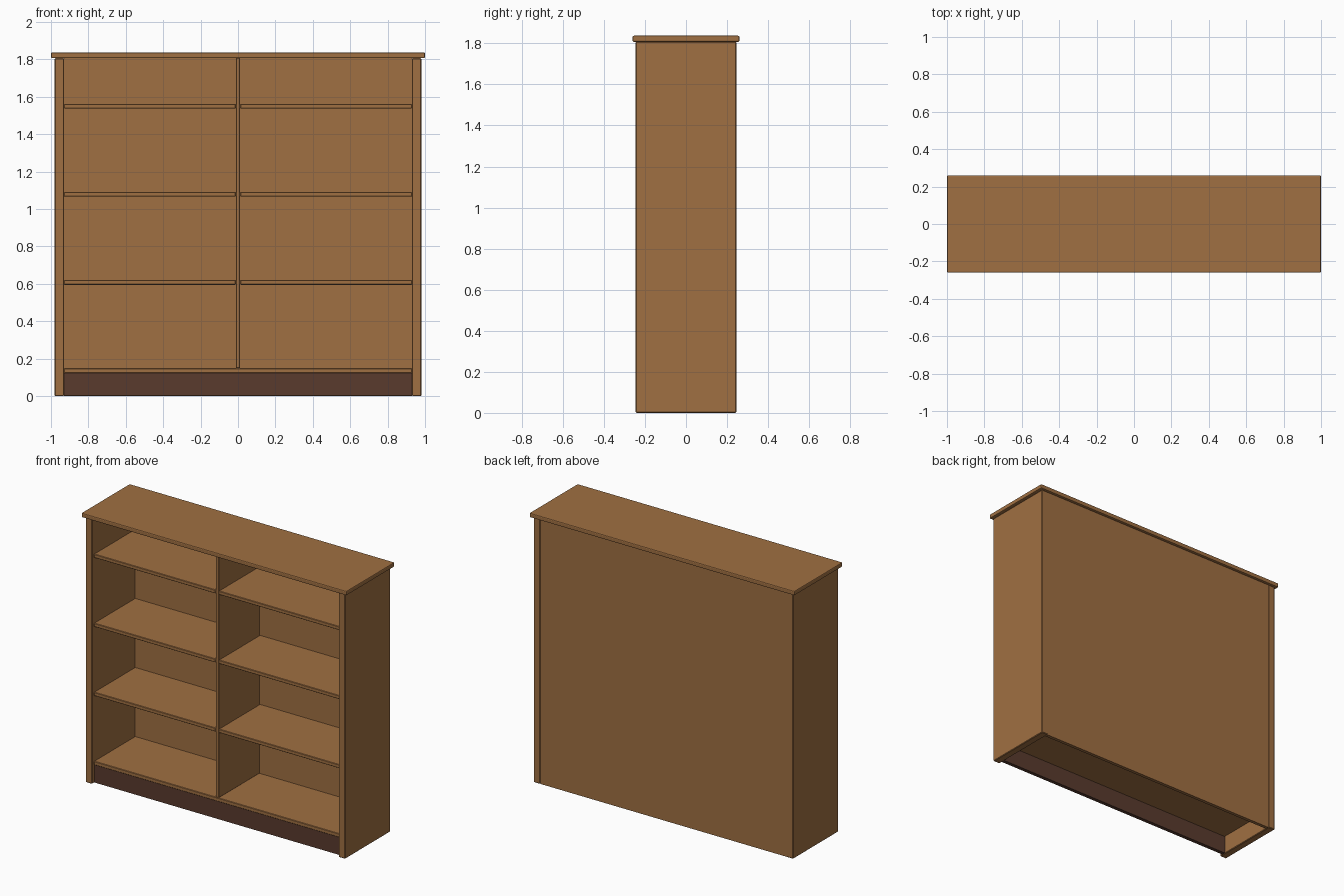
import bpy
import bmesh

default = bpy.data.objects.get("Cube")
if default:
    bpy.data.objects.remove(default, do_unlink=True)


def make_material(name, color):
    mat = bpy.data.materials.new(name)
    mat.use_nodes = True
    mat.diffuse_color = color
    mat.node_tree.nodes["Principled BSDF"].inputs["Base Color"].default_value = color
    return mat


wood = make_material("warm wood", (0.35, 0.16, 0.054, 1))
dark_wood = make_material("dark wood", (0.1, 0.043, 0.027, 1))


def board(name, x, y, z, mat=wood, bevel=0.003, segments=1):
    """Box spanning the (low, high) ranges, with softened edges."""
    bm = bmesh.new()
    bmesh.ops.create_cube(bm, size=1)
    for v in bm.verts:
        v.co = [r[0] + (c + 0.5) * (r[1] - r[0]) for c, r in zip(v.co, (x, y, z))]
    mesh = bpy.data.meshes.new(name)
    bm.to_mesh(mesh)
    bm.free()
    mesh.materials.append(mat)
    obj = bpy.data.objects.new(name, mesh)
    bpy.context.collection.objects.link(obj)
    if bevel:
        mod = obj.modifiers.new("soft edges", "BEVEL")
        mod.width = bevel
        mod.segments = segments
    return obj


inner = 0.93       # inside face of the side panels
outer = 0.98       # outside face of the side panels
half = 0.012       # half thickness of the divider
body_top = 1.807
thick = 0.025      # shelf thickness
depth = (-0.225, 0.22)

# Top slab and side panels
board("top_slab", (-1, 1), (-0.26, 0.26), (body_top, 1.837), bevel=0.006, segments=2)
for side, s in (("left", 1), ("right", -1)):
    board(side + "_side_panel", sorted((s * inner, s * outer)),
          (-0.245, 0.245), (0, body_top), bevel=0.004)

# Back panel, bottom board, plinth and divider
board("back_panel", (-inner, inner), (0.218, 0.241), (0, body_top), bevel=0)
base_z = 0.124
board("bottom_shelf", (-inner, inner), depth, (base_z, base_z + thick))
board("plinth", (-inner, inner), (-0.22, -0.195), (0.002, base_z), dark_wood, bevel=0)
board("divider", (-half, half), depth, (base_z + thick, body_top))

# Shelves in both bays
for i in range(1, 4):
    z = base_z + i * 0.471
    for side, s in (("left", 1), ("right", -1)):
        board(f"{side}_shelf_{i}", sorted((s * half, s * inner)), depth, (z, z + thick))
